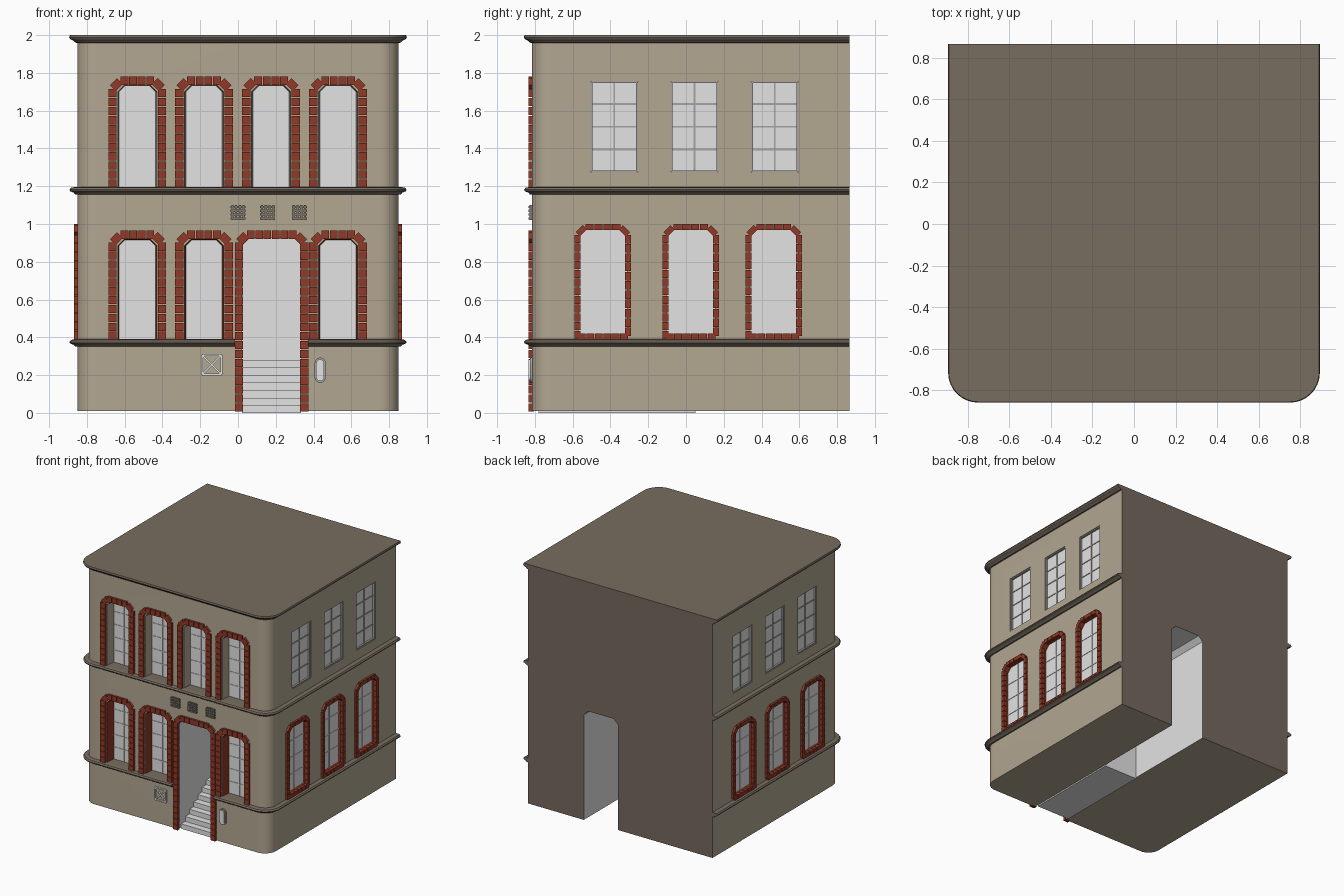
import bpy, bmesh, math
from mathutils import Vector

if "Cube" in bpy.data.objects:
    bpy.data.objects.remove(bpy.data.objects["Cube"], do_unlink=True)

COLOURS = {
    "tan_wall": (0.45, 0.385, 0.285),
    "dark_trim": (0.185, 0.15, 0.115),
    "back_brown": (0.18, 0.14, 0.113),
    "red_brick": (0.28, 0.04, 0.02),
    "pale_grey": (0.78, 0.77, 0.77),
    "frame_grey": (0.38, 0.37, 0.35),
    "vent_grey": (0.2, 0.18, 0.15),
}
MATS = []
for name, rgb in COLOURS.items():
    m = bpy.data.materials.new(name)
    m.use_nodes = True
    m.diffuse_color = (*rgb, 1)
    m.node_tree.nodes["Principled BSDF"].inputs["Base Color"].default_value = (*rgb, 1)
    MATS.append(m)
TAN, TRIM, BACK, BRICK, PALE, FRAME, VENT = range(len(MATS))

WX, FRONT_Y, BACK_Y = 0.85, -0.815, 0.865

# Wall frames: u along the wall, z up, d outwards
def front(u, z, d): return (u, FRONT_Y - d, z)
def right_side(u, z, d): return (-WX - d, u, z)
def left_side(u, z, d): return (WX + d, u, z)


def finish(bm, name, smooth=False):
    bmesh.ops.recalc_face_normals(bm, faces=bm.faces)
    mesh = bpy.data.meshes.new(name)
    bm.to_mesh(mesh)
    bm.free()
    for m in MATS:
        mesh.materials.append(m)
    ob = bpy.data.objects.new(name, mesh)
    bpy.context.collection.objects.link(ob)
    if smooth:
        smooth_by_angle(ob)
    return ob


def activate(ob):
    bpy.ops.object.select_all(action='DESELECT')
    ob.select_set(True)
    bpy.context.view_layer.objects.active = ob


def smooth_by_angle(ob):
    activate(ob)
    bpy.ops.object.shade_smooth_by_angle(angle=math.radians(30))


def loft(bm, loops, mat, end_mat=None):
    """Closed skin through matching loops; end_mat colours the first cap."""
    rings = [[bm.verts.new(p) for p in loop] for loop in loops]
    n = len(rings[0])
    for a, b in zip(rings, rings[1:]):
        for i in range(n):
            j = (i + 1) % n
            bm.faces.new((a[i], a[j], b[j], b[i])).material_index = mat
    bm.faces.new(rings[0]).material_index = mat if end_mat is None else end_mat
    bm.faces.new(rings[-1]).material_index = mat


def prism(bm, wall, outline, d0, d1, mat, inner=None, end_mat=None):
    loft(bm, [[wall(u, z, d0) for u, z in inner or outline],
              [wall(u, z, d1) for u, z in outline]], mat, end_mat)


def rect(u0, u1, z0, z1):
    return [(u0, z0), (u1, z0), (u1, z1), (u0, z1)]


def arch(c, half, z0, z1, cut):
    return [(c - half, z0), (c + half, z0), (c + half, z1 - cut),
            (c + half - cut, z1), (c - half + cut, z1), (c - half, z1 - cut)]


def bar(bm, wall, a, b, width, d0, d1, mat):
    """Straight strip from a to b on a wall."""
    a, b = Vector(a), Vector(b)
    t = (b - a).normalized()
    s = Vector((-t.y, t.x)) * width / 2
    prism(bm, wall, [a - s, b - s, b + s, a + s], d0, d1, mat)


def brick_surround(bm, wall, c, half, z0, z1, sill=False, width=0.044):
    """Row of bricks following an arch; half and z1 are outer limits."""
    h, top, cut = half - width / 2, z1 - width / 2, 0.04
    path = [(c - h, z0), (c - h, top - cut), (c - h + cut, top),
            (c + h - cut, top), (c + h, top - cut), (c + h, z0)]
    if sill:
        path += [(c + h, z0 + 0.015), (c - h, z0 + 0.015)]
        path.pop(5)
    for a, b in zip(path, path[1:]):
        a, b = Vector(a), Vector(b)
        n = max(1, round((b - a).length / 0.047))
        gap = (b - a).normalized() * 0.002
        for i in range(n):
            bar(bm, wall, a.lerp(b, i / n) + gap, a.lerp(b, (i + 1) / n) - gap,
                0.03 if sill and a.y == b.y == z0 + 0.015 else width, -0.01, 0.018, BRICK)


def glazing(bm, wall, u0, u1, z0, z1, rows, d, width, mat):
    mid = (u0 + u1) / 2
    bar(bm, wall, (mid, z0), (mid, z1), width, d - 0.002, d + 0.005, mat)
    for i in range(1, rows):
        z = z0 + (z1 - z0) * i / rows
        bar(bm, wall, (u0, z), (u1, z), width, d - 0.002, d + 0.004, mat)


def plan(offset, z, radius=0.1, steps=8):
    """Floor outline with two rounded front corners."""
    x, y, r = WX + offset, FRONT_Y - offset, radius + offset
    arc = [(x - r + r * math.sin(a), y + r - r * math.cos(a))
           for a in (math.pi / 2 * i / steps for i in range(steps + 1))]
    half = arc + [(x, BACK_Y)]
    return [(px, py, z) for px, py in half] + [(-px, py, z) for px, py in reversed(half)]


def cut(ob, cutter):
    cutter.hide_render = True
    mod = ob.modifiers.new("cut", 'BOOLEAN')
    mod.operation, mod.solver, mod.object = 'DIFFERENCE', 'EXACT', cutter
    activate(ob)
    bpy.ops.object.modifier_apply(modifier=mod.name)
    bpy.data.objects.remove(cutter, do_unlink=True)


def paint_back(ob):
    for p in ob.data.polygons:
        if p.normal.y > 0.9 and p.center.y > BACK_Y - 0.01:
            p.material_index = BACK


# Building body
bm = bmesh.new()
loft(bm, [plan(0, 0.01), plan(0, 1.985)], TAN)
body = finish(bm, "building_body")

niches, bricks, panes = bmesh.new(), bmesh.new(), bmesh.new()
DOOR = 0.178

# Front windows on both floors; the door takes one ground floor bay
for c in (-0.533, -0.18, 0.175, 0.53):
    floors = [(1.19, 1.78, TAN)]
    if c != 0.175:
        floors.append((0.385, 0.965, BRICK))
    for z0, z1, reveal in floors:
        prism(niches, front, arch(c, 0.112, z0, z1 - 0.04, 0.04), -0.08, 0.1, reveal,
              inner=arch(c, 0.096, z0, z1 - 0.05, 0.03), end_mat=PALE)
        brick_surround(bricks, front, c, 0.153, z0, z1)
        glazing(panes, front, c - 0.096, c + 0.096, z0, z1 - 0.055, 5, -0.08, 0.006, PALE)

# Side windows, the same on both sides
for wall in (right_side, left_side):
    for c in (-0.44, 0.025, 0.465):
        prism(niches, wall, arch(c, 0.128, 0.415, 0.97, 0.04), -0.03, 0.1, BRICK, end_mat=PALE)
        brick_surround(bricks, wall, c, 0.15, 0.39, 1.0, sill=True, width=0.032)
        glazing(panes, wall, c - 0.128, c + 0.128, 0.415, 0.965, 4, -0.03, 0.006, PALE)
    for c in (-0.38, 0.045, 0.47):
        prism(niches, wall, rect(c - 0.125, c + 0.125, 1.275, 1.755), -0.02, 0.1, FRAME, end_mat=PALE)
        glazing(panes, wall, c - 0.125, c + 0.125, 1.275, 1.755, 4, -0.02, 0.01, FRAME)
        frame = rect(c - 0.121, c + 0.121, 1.279, 1.751)
        for a, b in zip(frame, frame[1:] + frame[:1]):
            bar(panes, wall, a, b, 0.01, -0.022, -0.005, FRAME)
cut(body, finish(niches, "window_cutter"))

# Passage running through to the back
bm = bmesh.new()
prism(bm, front, arch(DOOR, 0.157, -0.1, 0.925, 0.04), -2, 0.1, PALE)
cut(body, finish(bm, "passage_cutter"))
paint_back(body)
smooth_by_angle(body)
brick_surround(bricks, front, DOOR, 0.195, 0.005, 0.965)
finish(bricks, "brick_surrounds")
finish(panes, "window_bars")

# Cornices: swept mouldings around the two sides and the front
band = [(-0.01, -0.017), (0.012, -0.017), (0.02, -0.008), (0.04, 0),
        (0.042, 0.008), (0.034, 0.018), (0.015, 0.022), (-0.01, 0.022)]
crown = [(-0.01, 1.958), (0.012, 1.96), (0.02, 1.97), (0.038, 1.978), (0.044, 1.988), (0.04, 2.0)]
for name, z, profile in (("lower_cornice", 0.368, band), ("middle_cornice", 1.174, band),
                         ("roof_cornice", 0, crown)):
    bm = bmesh.new()
    loft(bm, [plan(o, z + h) for o, h in profile], TRIM)
    cornice = finish(bm, name)
    if name == "lower_cornice":
        bm = bmesh.new()
        prism(bm, front, rect(-0.015, 0.37, 0.2, 0.6), -2, 0.3, TRIM)
        cut(cornice, finish(bm, "cornice_cutter"))
    paint_back(cornice)
    smooth_by_angle(cornice)

# Entrance stairs, landing and inner wall
bm = bmesh.new()
STEPS, RISE, RUN = 7, 0.04, 0.055
outline = [(-0.78, 0.0)]
for i in range(STEPS):
    outline += [(-0.78 + i * RUN, (i + 1) * RISE), (-0.78 + (i + 1) * RUN, (i + 1) * RISE)]
outline += [(0.05, STEPS * RISE), (0.05, 0.0)]
loft(bm, [[(x, y, z) for y, z in outline] for x in (DOOR - 0.156, DOOR + 0.156)], PALE)
finish(bm, "entrance_stairs")
bm = bmesh.new()
prism(bm, front, arch(DOOR, 0.157, 0.27, 0.925, 0.04), FRONT_Y - 0.05, FRONT_Y - 0.03, PALE)
finish(bm, "entrance_inner_wall")

# Three small vents above the door
bm = bmesh.new()
for c in (0.0, 0.157, 0.325):
    for i in range(4):
        k = -0.03 + i * 0.02
        bar(bm, front, (c + k, 1.02), (c + k, 1.1), 0.011, -0.005, 0.014, VENT)
        bar(bm, front, (c - 0.04, 1.06 + k), (c + 0.04, 1.06 + k), 0.011, -0.005, 0.018, VENT)
finish(bm, "wall_vents")

# Square grille with crossed bars
bm = bmesh.new()
g = rect(-0.19, -0.088, 0.204, 0.306)
for a, b in list(zip(g, g[1:] + g[:1])) + [(g[0], g[2]), (g[1], g[3])]:
    bar(bm, front, a, b, 0.01, -0.005, 0.012, PALE)
finish(bm, "cross_grille")

# Wall lamp with rounded ends
def capsule(c, z, r, straight, n=10):
    ring = []
    for k in range(2):
        for i in range(n + 1):
            a = math.pi * (k + i / n)
            ring.append((c + r * math.cos(a), z + (straight if k == 0 else -straight) + r * math.sin(a)))
    return ring

bm = bmesh.new()
prism(bm, front, capsule(0.435, 0.226, 0.029, 0.038), -0.005, 0.012, FRAME)
prism(bm, front, capsule(0.435, 0.226, 0.021, 0.036), -0.004, 0.02, PALE)
finish(bm, "wall_lamp", smooth=True)
